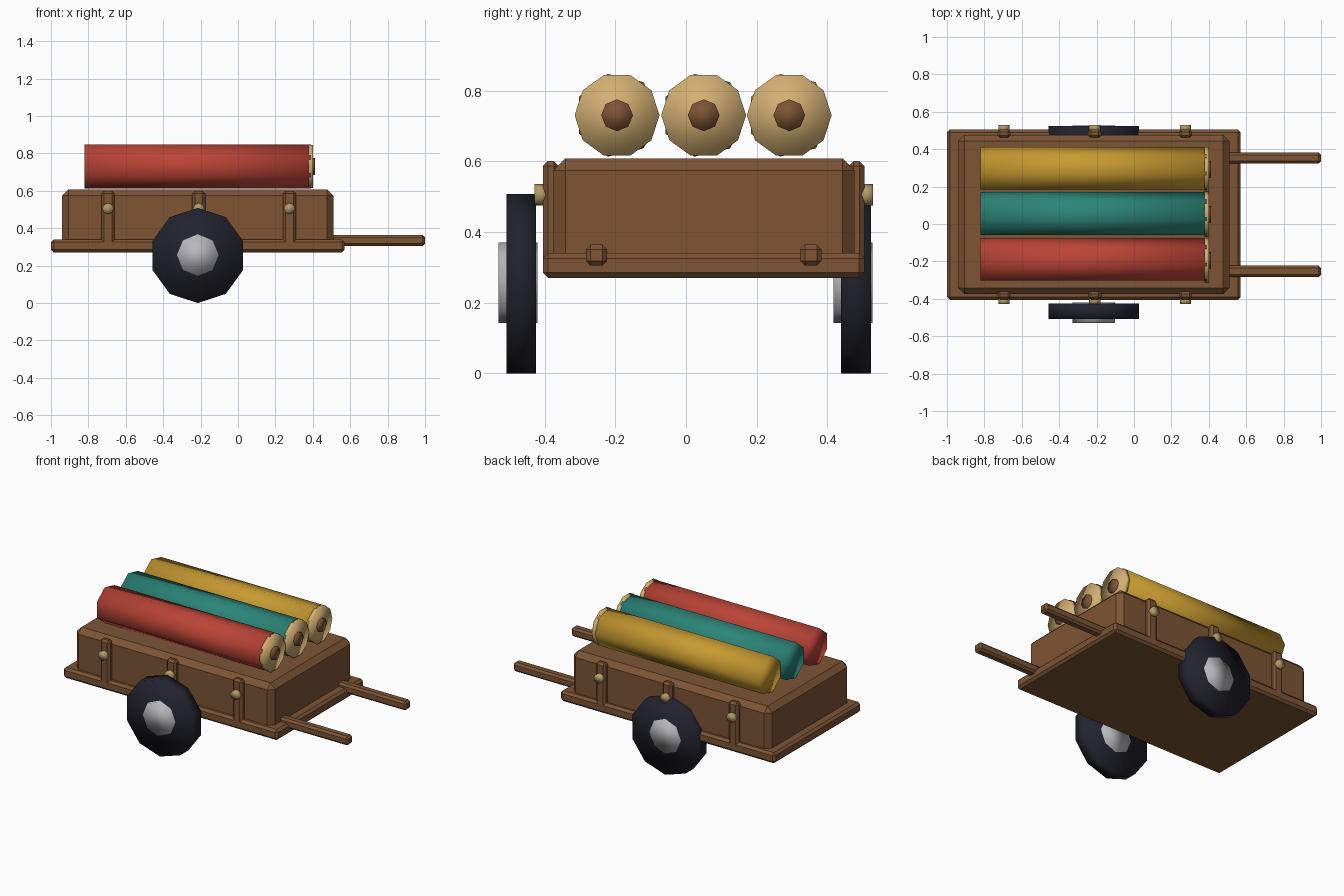
import bpy, bmesh
from math import sin, cos, tau
from mathutils import Vector

old = bpy.data.objects.get("Cube")
if old:
    bpy.data.objects.remove(old, do_unlink=True)


def material(name, rgb):
    m = bpy.data.materials.new(name)
    m.use_nodes = True
    m.diffuse_color = (*rgb, 1)
    m.node_tree.nodes["Principled BSDF"].inputs["Base Color"].default_value = (*rgb, 1)
    return m


wood = material("brown wood", (0.205, 0.09, 0.036))
tyre = material("dark tyre", (0.016, 0.016, 0.027))
metal = material("grey metal", (0.48, 0.48, 0.50))
brass = material("dull brass", (0.45, 0.33, 0.135))
pale = material("pale tan", (0.65, 0.43, 0.17))
red = material("red cloth", (0.50, 0.058, 0.038))
teal = material("teal cloth", (0.025, 0.235, 0.19))
gold = material("gold cloth", (0.57, 0.32, 0.03))


def finish(name, bm, mat, smooth):
    bmesh.ops.recalc_face_normals(bm, faces=bm.faces[:])
    mesh = bpy.data.meshes.new(name)
    bm.to_mesh(mesh)
    bm.free()
    mesh.materials.append(mat)
    for p in mesh.polygons:
        p.use_smooth = smooth
    ob = bpy.data.objects.new(name, mesh)
    bpy.context.scene.collection.objects.link(ob)
    return ob


def box(name, lo, hi, bevel, mat=wood):
    """Chamfered box between two corners."""
    bm = bmesh.new()
    bmesh.ops.create_cube(bm, size=1)
    lo, hi = Vector(lo), Vector(hi)
    bmesh.ops.scale(bm, vec=hi - lo, verts=bm.verts[:])
    bmesh.ops.translate(bm, vec=(lo + hi) / 2, verts=bm.verts[:])
    bmesh.ops.bevel(bm, geom=bm.edges[:], offset=bevel, segments=1, affect='EDGES')
    return finish(name, bm, mat, False)


def prism(name, axis, start, end, u, z, radius, sides, mat, phase=0.0):
    """Smooth-shaded prism along x or y; u is the other horizontal coordinate."""
    bm = bmesh.new()
    ring = []
    for i in range(sides):
        a = tau * (i / sides + phase)
        c, h = u + radius * cos(a), z + radius * sin(a)
        ring.append(bm.verts.new((start, c, h) if axis == 'x' else (c, start, h)))
    face = bm.faces.new(ring)
    out = bmesh.ops.extrude_face_region(bm, geom=[face], use_keep_orig=True)
    moved = [v for v in out["geom"] if isinstance(v, bmesh.types.BMVert)]
    step = end - start
    bmesh.ops.translate(bm, vec=(step, 0, 0) if axis == 'x' else (0, step, 0), verts=moved)
    return finish(name, bm, mat, True)


# Cart body
box("base_board", (-1, -0.405, 0.27), (0.57, 0.505, 0.34), 0.015)
box("cargo_box", (-0.94, -0.375, 0.29), (0.51, 0.477, 0.608), 0.034)

# Pull handles
for side, y in (("front", -0.253), ("back", 0.353)):
    box(side + "_handle", (0.45, y - 0.03, 0.305), (1, y + 0.03, 0.364), 0.013)

# Straps and studs on both long sides
for side, sign in (("front", -1), ("back", 1)):
    for i, x in enumerate((-0.695, -0.21, 0.275)):
        inner, outer, tip = (0.05 + sign * d for d in (0.41, 0.455, 0.479))
        box(f"{side}_strap_{i}", (x - 0.035, min(inner, outer), 0.30),
            (x + 0.035, max(inner, outer), 0.6), 0.014)
        prism(f"{side}_stud_{i}", 'y', outer - sign * 0.01, tip, x, 0.505, 0.03, 8, brass)

# Wheels with hubs
for side, y in (("front", -0.466), ("back", 0.481)):
    prism(side + "_wheel", 'y', y - 0.042, y + 0.042, -0.215, 0.254, 0.254, 10, tyre, 0.25)
    prism(side + "_hub", 'y', y - 0.064, y + 0.046, -0.215, 0.256, 0.114, 8, metal)

# Rolls of cloth with end discs and wooden cores
for name, y, mat in (("red", -0.195, red), ("teal", 0.05, teal), ("gold", 0.292, gold)):
    prism(name + "_roll", 'x', -0.82, 0.39, y, 0.73, 0.12, 7, mat)
    prism(name + "_roll_disc", 'x', 0.377, 0.402, y, 0.73, 0.12, 10, pale)
    prism(name + "_roll_core", 'x', 0.37, 0.412, y, 0.73, 0.045, 8, wood)
